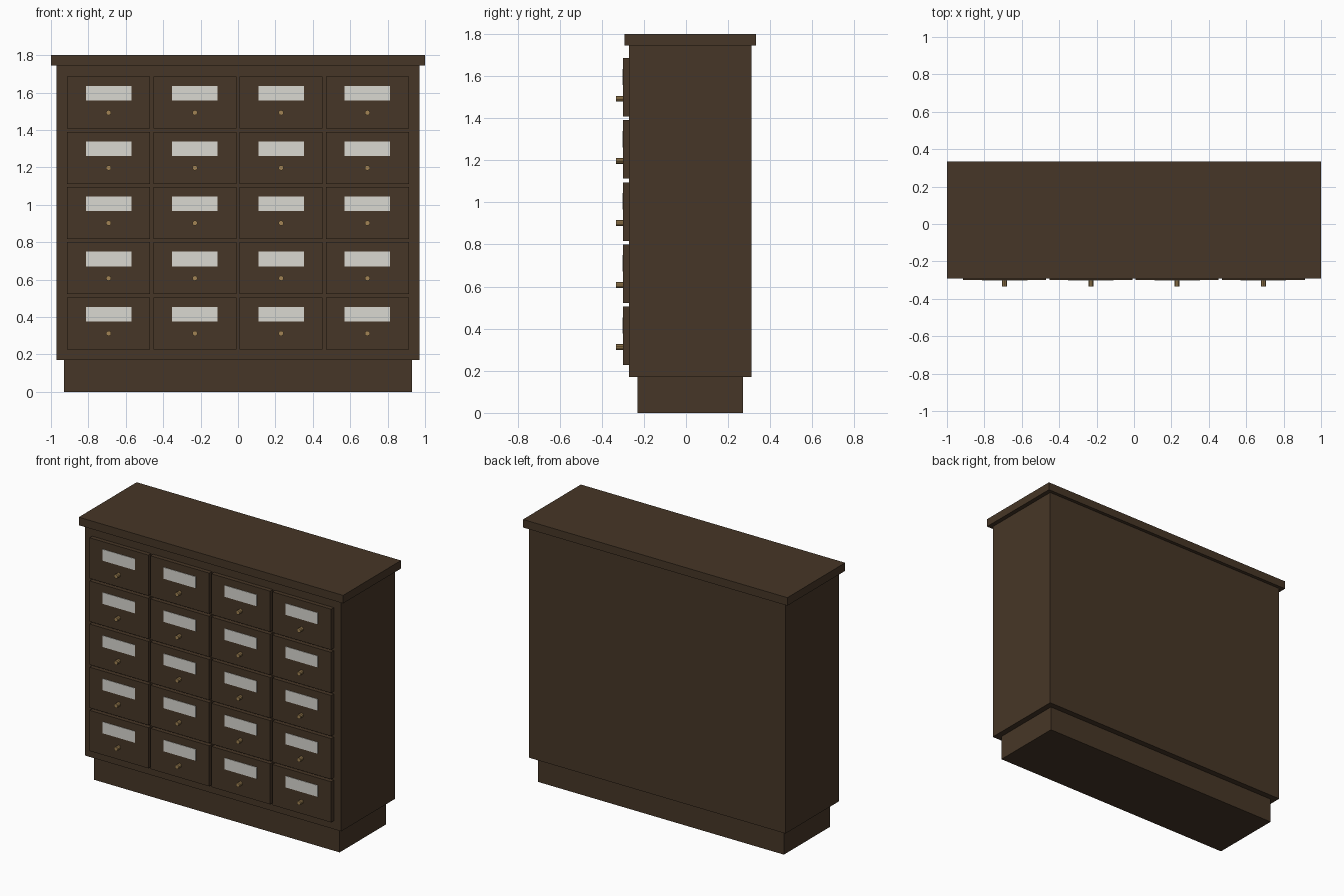
import bpy, math

if "Cube" in bpy.data.objects:
    bpy.data.objects.remove(bpy.data.objects["Cube"])


def material(name, rgb):
    m = bpy.data.materials.new(name)
    m.diffuse_color = (*rgb, 1)
    m.use_nodes = True
    m.node_tree.nodes["Principled BSDF"].inputs["Base Color"].default_value = m.diffuse_color
    return m


wood = material("dark_wood", (0.062, 0.037, 0.020))
paper = material("label_card", (0.70, 0.69, 0.64))
brass = material("brass", (0.36, 0.23, 0.09))


def box(name, x, y, z, mat):
    """Box from (min, max) ranges on each axis."""
    ranges = (x, y, z)
    bpy.ops.mesh.primitive_cube_add(size=1, location=[(a + b) / 2 for a, b in ranges])
    ob = bpy.context.object
    ob.name = name
    for v in ob.data.vertices:
        v.co = [c * (b - a) for c, (a, b) in zip(v.co, ranges)]
    ob.data.materials.append(mat)
    return ob


def knob(name, x, z):
    """Short round pull sticking out of the drawer front."""
    bpy.ops.mesh.primitive_cylinder_add(vertices=10, radius=0.014, depth=0.035,
                                        location=(x, -0.3155, z),
                                        rotation=(math.pi / 2, 0, 0))
    ob = bpy.context.object
    ob.name = name
    ob.data.materials.append(brass)


# Cabinet: plinth, carcass and overhanging top
box("plinth", (-0.93, 0.93), (-0.23, 0.27), (0, 0.17), wood)
box("carcass", (-0.97, 0.97), (-0.27, 0.31), (0.17, 1.745), wood)
box("top_board", (-1, 1), (-0.292, 0.333), (1.745, 1.80), wood)

# Grid of drawers, each with a label card and a knob
for row in range(5):
    for col in range(4):
        x = (col - 1.5) * 0.461
        z = 0.366 + row * 0.295
        tag = f"_{row + 1}_{col + 1}"
        box("drawer_front" + tag, (x - 0.222, x + 0.222), (-0.299, -0.265),
            (z - 0.139, z + 0.139), wood)
        box("label_card" + tag, (x - 0.122, x + 0.122), (-0.302, -0.297),
            (z + 0.01, z + 0.088), paper)
        knob("knob" + tag, x, z - 0.054)
